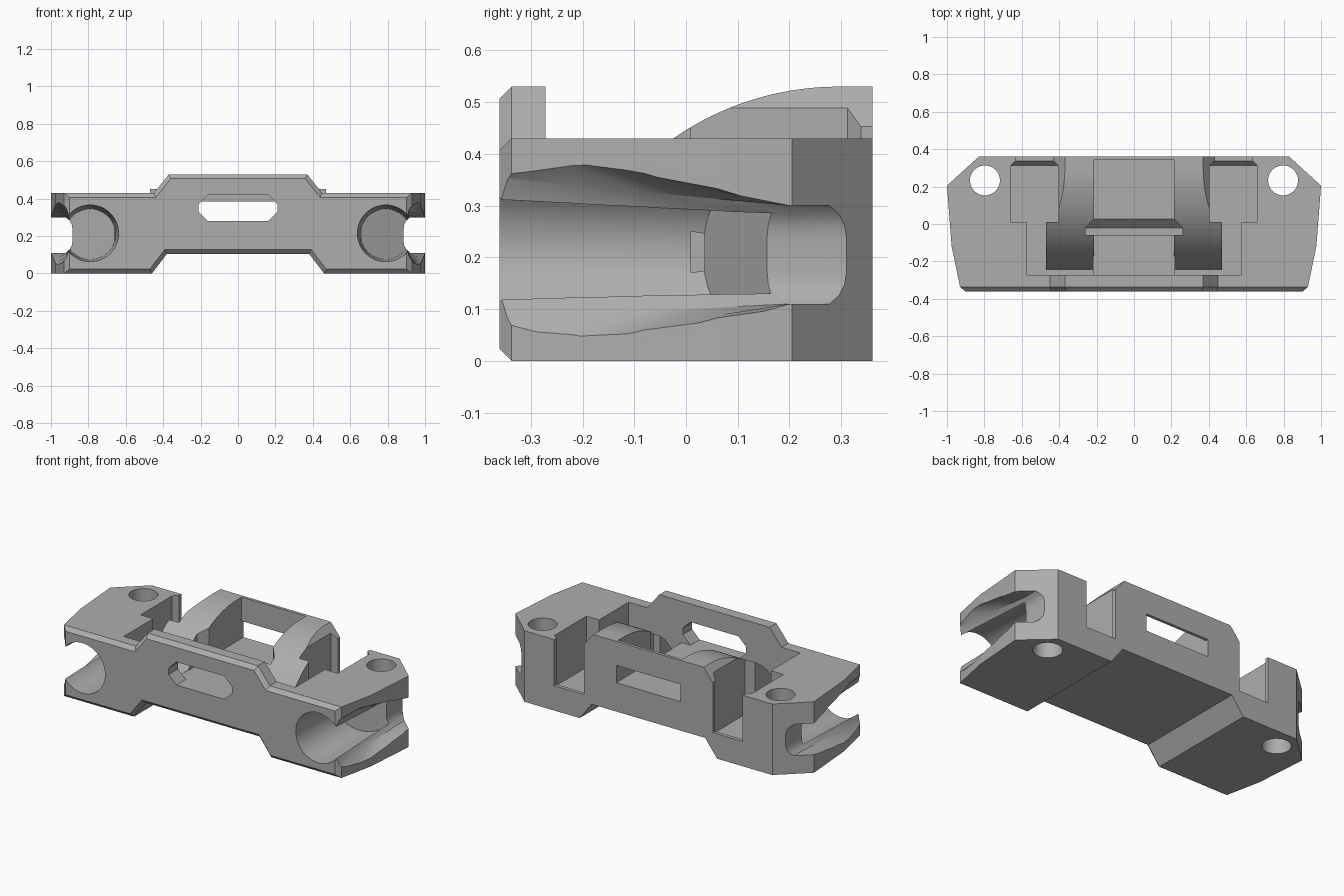
import bpy, bmesh, math

cube = bpy.data.objects.get("Cube")
if cube:
    bpy.data.objects.remove(cube, do_unlink=True)

grey = bpy.data.materials.new("plain grey")
grey.use_nodes = True
grey.diffuse_color = (0.42, 0.42, 0.42, 1)
grey.node_tree.nodes["Principled BSDF"].inputs["Base Color"].default_value = grey.diffuse_color


def loft(name, sections):
    """Solid skinned through closed sections of equal length."""
    bm = bmesh.new()
    rings = [[bm.verts.new(p) for p in s] for s in sections]
    n = len(rings[0])
    for a, b in zip(rings, rings[1:]):
        for i in range(n):
            j = (i + 1) % n
            bm.faces.new((a[i], a[j], b[j], b[i]))
    bm.faces.new(rings[0])
    bm.faces.new(rings[-1])
    bmesh.ops.recalc_face_normals(bm, faces=bm.faces)
    mesh = bpy.data.meshes.new(name)
    bm.to_mesh(mesh)
    bm.free()
    mesh.materials.append(grey)
    ob = bpy.data.objects.new(name, mesh)
    bpy.context.collection.objects.link(ob)
    return ob


def prism(name, profile, axis, lo, hi):
    """Profile extruded along one axis."""
    def place(p, d):
        q = list(p)
        q.insert(axis, d)
        return q
    return loft(name, [[place(p, d) for p in profile] for d in (lo, hi)])


def rect(x0, x1, z0, z1, y):
    return [(x0, y, z0), (x1, y, z0), (x1, y, z1), (x0, y, z1)]


def box(name, x0, x1, y0, y1, z0, z1):
    return loft(name, [rect(x0, x1, z0, z1, y) for y in (y0, y1)])


def mirrored(half):
    """Close a right-hand half outline across x = 0."""
    return half + [(-x, v) for x, v in reversed(half)]


def combine(target, tool, operation):
    """Apply a boolean and discard the tool."""
    tool.hide_render = True
    mod = target.modifiers.new("boolean", 'BOOLEAN')
    mod.operation = operation
    mod.solver = 'EXACT'
    mod.object = tool
    bpy.context.view_layer.objects.active = target
    bpy.ops.object.modifier_apply(modifier=mod.name)
    bpy.data.objects.remove(tool, do_unlink=True)


TOP, DECK, FLOOR, SHELF = 0.53, 0.43, 0.12, 0.28
FRONT, BACK, WALL = -0.36, 0.36, -0.272

# Body: plan outline crossed with the stepped front outline
plan = mirrored([(0.925, FRONT), (0.975, -0.12), (1.0, 0.205), (0.83, BACK)])
body = prism("body", plan, 2, -0.1, 0.7)
outline = mirrored([(0.38, 0.105), (0.46, 0), (1.1, 0), (1.1, DECK), (0.45, DECK), (0.37, TOP)])
combine(body, prism("outline", outline, 1, -0.5, 0.5), 'INTERSECT')

# Chamfer around the front face
bm = bmesh.new()
bm.from_mesh(body.data)
rim = [e for e in bm.edges if all(abs(v.co.y - FRONT) < 0.001 for v in e.verts)]
bmesh.ops.bevel(bm, geom=rim, offset=0.023, segments=1, affect='EDGES')
bm.to_mesh(body.data)
bm.free()

# Rib shoulders, then the large arc that shapes the ribs
for s in (-1, 1):
    combine(body, box("rib_shoulder", *sorted((s * 0.38, s * 0.47)), -0.1, 0.01, 0.4, 0.47), 'UNION')
cy, radius = 0.295, 0.56
cz = TOP - radius
start = math.asin((FLOOR - cz) / radius)
arc = [(WALL, 0.7), (WALL, FLOOR)]
for i in range(41):
    a = start + (math.pi / 2 - start) * i / 40
    arc.append((cy - radius * math.cos(a), cz + radius * math.sin(a)))
arc.append((cy, 0.7))
combine(body, prism("rib_arc", arc, 0, -0.575, 0.575), 'DIFFERENCE')

# Central bridge between front wall and ribs
combine(body, box("bridge", -0.22, 0.22, WALL - 0.02, 0.05, 0.11, SHELF), 'UNION')

# Central pocket with its wider tapered groove
combine(body, box("pocket", -0.215, 0.215, WALL, 0.342, SHELF, 0.7), 'DIFFERENCE')
groove = [rect(-w, w, z, 0.7, y) for w, z, y in
          ((0.26, 0.23, -0.06), (0.26, 0.23, -0.022), (0.215, SHELF, 0.028))]
combine(body, loft("groove", groove), 'DIFFERENCE')

# Windows through the front and back walls
window = mirrored([(0.16, SHELF), (0.212, 0.33), (0.212, 0.37), (0.16, 0.42)])
combine(body, prism("front_window", window, 1, -0.5, -0.25), 'DIFFERENCE')
combine(body, box("back_window", -0.215, 0.215, 0.3, 0.5, SHELF, 0.385), 'DIFFERENCE')


def circle(cx, cv, r, n=48):
    return [(cx + r * math.cos(2 * math.pi * i / n), cv + r * math.sin(2 * math.pi * i / n))
            for i in range(n)]


def channel(s, y):
    """Side channel section, flared toward the front."""
    f = max(0.0, min(1.0, (0.2 - y) / 0.56))
    half = [(0.885, 0.035), (0.889, 0.058), (0.9, 0.078), (0.92, 0.095 + 0.04 * f),
            (0.96, 0.095 + 0.1 * f), (1.06, 0.095 + 0.17 * f)]
    mid = 0.205 + 0.012 * f
    ring = [(x, mid + h) for x, h in half] + [(x, mid - h) for x, h in reversed(half)]
    return [(s * x, y, z) for x, z in ring]


for s in (-1, 1):
    # Side bay with a lip at the back
    bay = [rect(s * a, s * b, z, 0.7, y) for a, b, z, y in
           ((0.403, 0.66, FLOOR, 0.01), (0.403, 0.66, FLOOR, 0.312),
            (0.432, 0.632, 0.15, 0.338), (0.432, 0.632, 0.15, 0.5))]
    combine(body, loft("bay", bay), 'DIFFERENCE')
    combine(body, box("bay_front", *sorted((s * 0.46, s * 0.575)), -0.2, 0.02, 0.5, 0.7), 'DIFFERENCE')
    combine(body, box("side_gap", *sorted((s * 0.47, s * 0.575)), WALL, 0.02, FLOOR, 0.7), 'DIFFERENCE')

    # Tapered round socket ending on a slanted face
    mouth = [(s * x, -0.4, z) for x, z in circle(0.79, 0.215, 0.153)]
    end = [(s * x, 0.03 + 0.54 * (x - 0.65), z) for x, z in circle(0.79, 0.21, 0.135)]
    combine(body, loft("socket", [mouth, end]), 'DIFFERENCE')

    # Open channel along the end
    ys = [-0.45, -0.36, -0.22, -0.08, 0.06, 0.2, 0.45]
    combine(body, loft("channel", [channel(s, y) for y in ys]), 'DIFFERENCE')

    # Upright bolt hole
    combine(body, prism("bolt_hole", circle(s * 0.797, 0.233, 0.08), 2, -0.1, 0.7), 'DIFFERENCE')

bpy.ops.object.select_all(action='DESELECT')
body.select_set(True)
bpy.context.view_layer.objects.active = body
bpy.ops.object.shade_smooth_by_angle(angle=math.radians(25))
